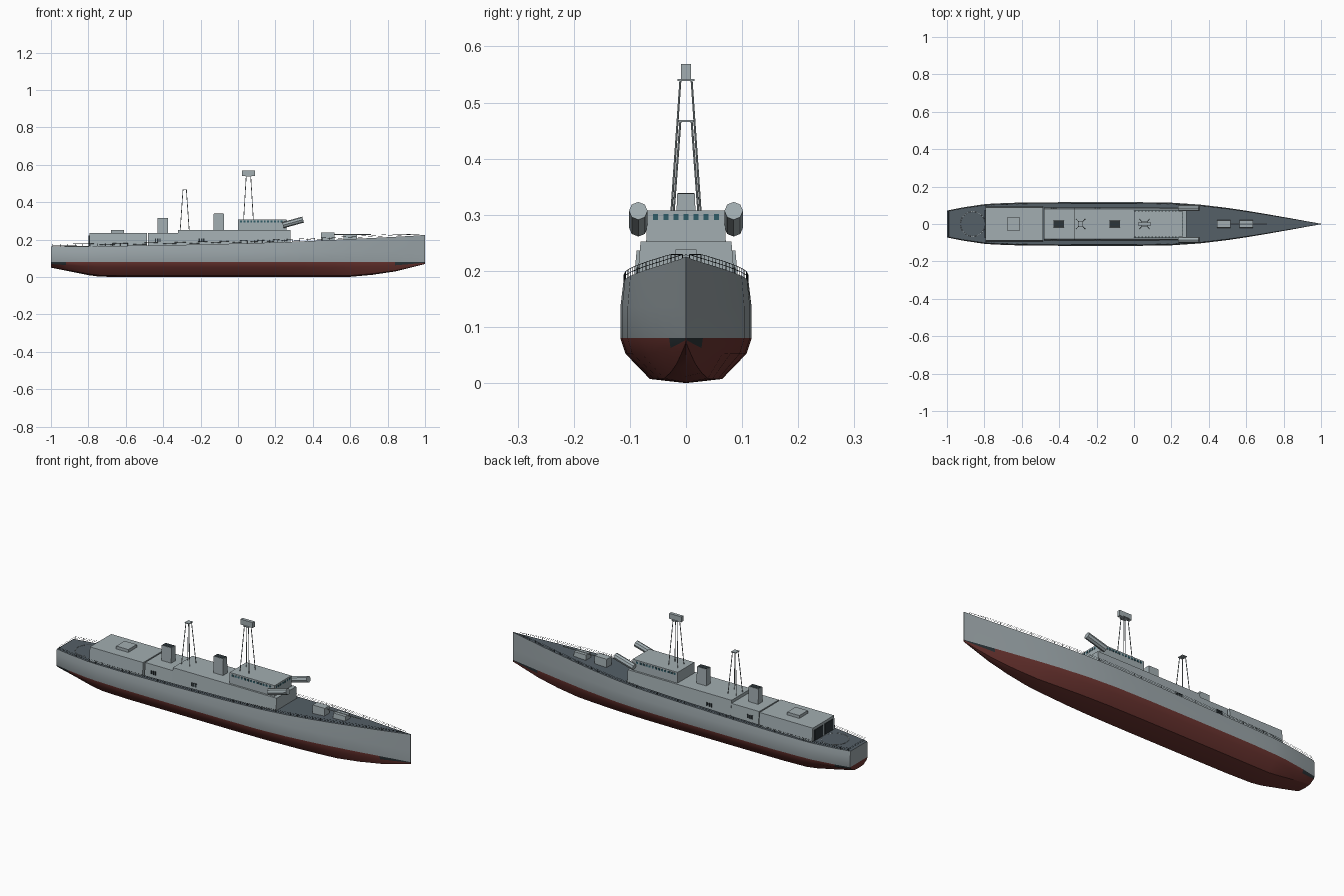
import bpy, bmesh, math
from mathutils import Vector

if "Cube" in bpy.data.objects:
    bpy.data.objects.remove(bpy.data.objects["Cube"])


def material(name, rgb):
    m = bpy.data.materials.new(name)
    m.diffuse_color = (*rgb, 1)
    m.use_nodes = True
    m.node_tree.nodes["Principled BSDF"].inputs["Base Color"].default_value = m.diffuse_color
    return m


GREY = material("light_grey", (0.36, 0.42, 0.44))
HULL = material("hull_grey", (0.33, 0.38, 0.40))
RED = material("bottom_red", (0.15, 0.035, 0.03))
DECK = material("deck_dark", (0.09, 0.115, 0.135))
DARK = material("dark", (0.025, 0.035, 0.04))
GLASS = material("glass", (0.03, 0.11, 0.14))
WHITE = material("marking", (0.5, 0.55, 0.56))


def mesh_object(name, verts, faces, mats, ids=None):
    me = bpy.data.meshes.new(name)
    me.from_pydata(verts, [], faces)
    for m in mats:
        me.materials.append(m)
    if ids:
        me.polygons.foreach_set("material_index", ids)
    bm = bmesh.new()
    bm.from_mesh(me)
    bmesh.ops.recalc_face_normals(bm, faces=bm.faces)
    bm.to_mesh(me)
    bm.free()
    ob = bpy.data.objects.new(name, me)
    bpy.context.collection.objects.link(ob)
    return ob


def block(name, x0, x1, w, z0, z1, mat=GREY, top=None, y=0):
    """Box of half width w, optionally narrowing to half width top."""
    top = w if top is None else top
    v = [(x, y + s * h, z) for z, h in ((z0, w), (z1, top))
         for x, s in ((x0, -1), (x1, -1), (x1, 1), (x0, 1))]
    f = [(0, 1, 2, 3), (4, 5, 6, 7)] + [(i, (i + 1) % 4, (i + 1) % 4 + 4, i + 4) for i in range(4)]
    return mesh_object(name, v, f, [mat])


def rod(name, a, b, r, mat=GREY, sides=6):
    a, b = Vector(a), Vector(b)
    bpy.ops.mesh.primitive_cylinder_add(vertices=sides, radius=r, depth=(b - a).length, location=(a + b) / 2)
    ob = bpy.context.object
    ob.name = name
    ob.rotation_euler = (b - a).to_track_quat('Z', 'Y').to_euler()
    ob.data.materials.append(mat)
    return ob


def tubes(name, paths, r, mat, cyclic=False):
    cu = bpy.data.curves.new(name, 'CURVE')
    cu.dimensions = '3D'
    cu.bevel_depth, cu.bevel_resolution = r, 0
    for p in paths:
        s = cu.splines.new('POLY')
        s.points.add(len(p) - 1)
        s.use_cyclic_u = cyclic
        for q, c in zip(s.points, p):
            q.co = (*c, 1)
    cu.materials.append(mat)
    ob = bpy.data.objects.new(name, cu)
    bpy.context.collection.objects.link(ob)
    return ob


# hull stations: x, half width, keel height, deck height
STATIONS = [(-1, .072, .05, .163), (-.92, .088, .034, .163), (-.8, .106, .01, .164),
            (-.74, .110, .002, .165), (-.6, .115, 0, .167), (-.3, .117, 0, .172),
            (0, .117, 0, .179), (.2, .114, 0, .185), (.35, .104, 0, .191),
            (.5, .086, 0, .198), (.6, .071, .001, .203), (.72, .051, .012, .209),
            (.84, .030, .030, .215), (.93, .0135, .052, .220), (1, .0012, .070, .225)]
WATER = .08


def section(x, w, k, d):
    h = WATER - k
    half = [(.55, k + .09 * h), (.92, k + .65 * h), (1, WATER), (1, WATER + .055), (.955, d)]
    return ([(x, -w * f, z) for f, z in reversed(half)] + [(x, 0, k)]
            + [(x, w * f, z) for f, z in half])


verts, faces, ids = [], [], []
n = 11
for i, st in enumerate(STATIONS):
    verts += section(*st)
    if i:
        a, b = (i - 1) * n, i * n
        for j in range(n - 1):
            faces.append((a + j, a + j + 1, b + j + 1, b + j))
            under = 2 <= j <= 7
            end_patch = j in (2, 7) and i in (1, 13, 14)
            ids.append(2 if end_patch else 1 if under else 0)
# transom and stem caps, grey above and red below the waterline
for base in (0, (len(STATIONS) - 1) * n):
    faces += [tuple(base + j for j in (0, 1, 2, 8, 9, 10)), tuple(base + j for j in range(2, 9))]
    ids += [0, 1]
hull = mesh_object("hull", verts, faces, [HULL, RED, DARK], ids)
bpy.context.view_layer.objects.active = hull
hull.select_set(True)
bpy.ops.object.shade_smooth_by_angle(angle=math.radians(28))

# deck follows the sheer
dv = [(x, s * w * .955, d) for x, w, k, d in STATIONS for s in (-1, 1)]
mesh_object("deck", dv, [(2 * i, 2 * i + 1, 2 * i + 3, 2 * i + 2) for i in range(len(STATIONS) - 1)], [DECK])


def edge(x):
    """Half width and height of the deck edge at x."""
    for p, q in zip(STATIONS, STATIONS[1:]):
        if x <= q[0]:
            t = (x - p[0]) / (q[0] - p[0])
            return (p[1] + t * (q[1] - p[1])) * .945, p[3] + t * (q[3] - p[3])


# railings
xs = [-.99 + i * .04 for i in range(50)]
rails, posts = [], []
for s in (-1, 1):
    for h in (.007, .014):
        rails.append([(x, s * edge(x)[0], min(edge(x)[1] + h, .229)) for x in xs])
    for x in xs:
        w, z = edge(x)
        posts.append([(x, s * w, z), (x, s * w, min(z + .014, .229))])
w, z = edge(-.99)
for h in (.007, .014):
    rails.append([(-.99, -w, z + h), (-.99, w, z + h)])
tubes("railing_bars", rails, .0006, DARK)
tubes("railing_posts", posts, .0006, DARK)

# superstructure
block("hangar", -.795, -.487, .095, .16, .236, top=.088)
block("aft_deckhouse", -.48, -.32, .088, .165, .236, top=.081)
block("main_deckhouse", -.32, .28, .088, .17, .252, top=.081)
block("bridge", .0, .26, .071, .25, .308, top=.069)
block("hangar_hatch", -.68, -.61, .035, .23, .251)
for s in (-1, 1):
    block("hangar_door", -.798, -.79, .034, .166, .222, DARK, y=s * .042)
    for x in (-.445, -.21):
        for k in range(3):
            block("side_vent", x + k * .012, x + k * .012 + .007, .003, .188, .206, DARK, y=s * .0855)

# bridge windows
for i in range(7):
    block("front_window", .258, .2615, .0045, .291, .301, GLASS, y=(i - 3) * .018)
for s in (-1, 1):
    for i in range(13):
        block("side_window", .012 + i * .018, .022 + i * .018, .002, .291, .301, GLASS, y=s * .0692)
    # angled octagonal tubes beside the bridge
    rod("launch_tube", (.24, s * .085, .277), (.348, s * .085, .307), .0165, sides=8)

# funnels with dark tops
for x, z0, z1 in ((-.402, .23, .315), (-.102, .25, .338)):
    block("funnel", x - .028, x + .028, .018, z0, z1, top=.016)
    block("funnel_top", x - .025, x + .025, .014, z1 - .002, z1 + .001, DARK)


def mast(x, z0, z1, bx, by, tx, ty):
    for sx in (-1, 1):
        for sy in (-1, 1):
            rod("mast_leg", (x + sx * bx, sy * by, z0), (x + sx * tx, sy * ty, z1), .0019)
    block("mast_platform", x - tx - .004, x + tx + .004, ty + .005, z1 - .002, z1 + .002)


mast(.056, .306, .54, .026, .026, .012, .010)
block("radar_head", .021, .091, .0085, .541, .569)
mast(-.285, .25, .467, .024, .026, .009, .010)

# foredeck gun mount and launcher box
block("gun_house", .445, .515, .022, .19, .238, top=.019)
block("forward_launcher", .565, .635, .022, .198, .228, top=.019)
rod("gun_barrel", (.51, 0, .228), (.71, 0, .228), .0025, sides=8)

# landing circle on the aft deck
ring = [(-.862 + .066 * math.cos(a), .066 * math.sin(a), .1642)
        for a in (i * math.tau / 32 for i in range(32))]
tubes("landing_circle", [ring], .001, WHITE, True)
